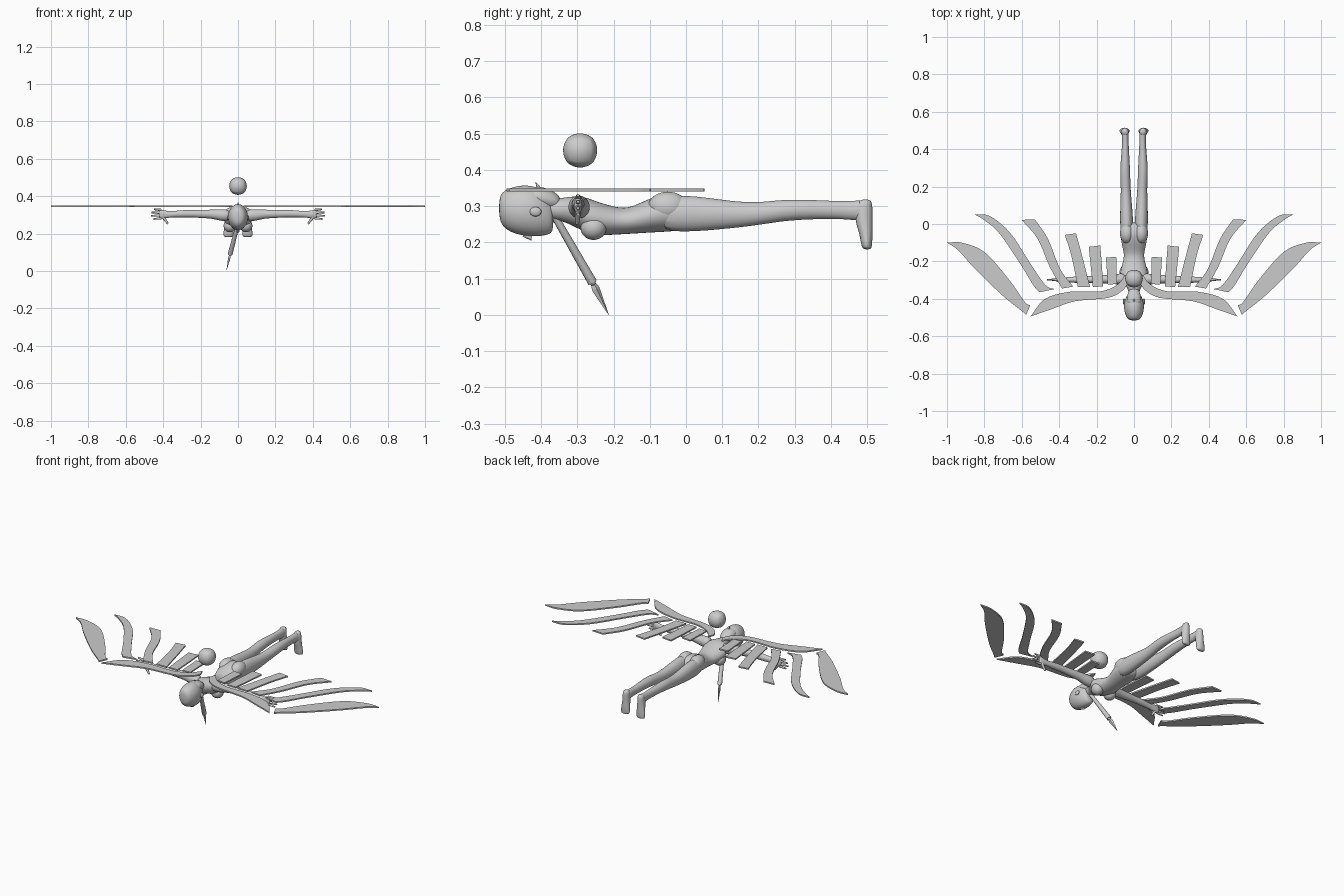
import bpy, bmesh, math
from mathutils import Vector, Matrix

cube = bpy.data.objects.get("Cube")
if cube:
    bpy.data.objects.remove(cube)

GREY = (0.6, 0.6, 0.6, 1)
stone = bpy.data.materials.new("plain grey")
stone.use_nodes = True
stone.diffuse_color = GREY
stone.node_tree.nodes["Principled BSDF"].inputs["Base Color"].default_value = GREY


def finish(name, bm, smooth=True, mirror=False, subsurf=0, thick=0):
    """Turn a bmesh into a named object with material and modifiers."""
    bmesh.ops.recalc_face_normals(bm, faces=bm.faces[:])
    mesh = bpy.data.meshes.new(name)
    bm.to_mesh(mesh)
    bm.free()
    mesh.materials.append(stone)
    for poly in mesh.polygons:
        poly.use_smooth = smooth
    obj = bpy.data.objects.new(name, mesh)
    bpy.context.collection.objects.link(obj)
    if thick:
        solid = obj.modifiers.new("thickness", "SOLIDIFY")
        solid.thickness, solid.offset = thick, 0
    if subsurf:
        sub = obj.modifiers.new("round", "SUBSURF")
        sub.levels = sub.render_levels = subsurf
    if mirror:
        obj.modifiers.new("mirror", "MIRROR").use_mirror_merge = False
    return obj


def loft(name, axis, rings, mirror=False, sides=12):
    """Skin elliptical rings (position, centre a, centre b, radius a, radius b)."""
    bm = bmesh.new()
    loops = []
    for t, a, b, ra, rb in rings:
        loop = []
        for i in range(sides):
            ang = math.tau * i / sides
            co = [a + ra * math.cos(ang), b + rb * math.sin(ang)]
            co.insert("xyz".index(axis), t)
            loop.append(bm.verts.new(co))
        loops.append(loop)
    for low, high in zip(loops, loops[1:]):
        for i in range(sides):
            j = (i + 1) % sides
            bm.faces.new((low[i], low[j], high[j], high[i]))
    bm.faces.new(loops[0])
    bm.faces.new(loops[-1])
    return finish(name, bm, mirror=mirror, subsurf=2)


def ball(name, centre, radii, mirror=False):
    bm = bmesh.new()
    bmesh.ops.create_uvsphere(bm, u_segments=24, v_segments=16, radius=1)
    place = Matrix.Translation(centre) @ Matrix.Diagonal((*radii, 1))
    bmesh.ops.transform(bm, matrix=place, verts=bm.verts[:])
    return finish(name, bm, mirror=mirror)


def rod(name, start, end, r1, r2, sides=12, mirror=False, smooth=True, flat=1):
    start, end = Vector(start), Vector(end)
    way = end - start
    bm = bmesh.new()
    bmesh.ops.create_cone(bm, cap_ends=True, segments=sides, radius1=r1,
                          radius2=r2, depth=way.length)
    turn = way.to_track_quat("Z", "Y").to_matrix().to_4x4()
    place = Matrix.Translation((start + end) / 2) @ turn @ Matrix.Diagonal((flat, 1, 1, 1))
    bmesh.ops.transform(bm, matrix=place, verts=bm.verts[:])
    obj = finish(name, bm, smooth, mirror)
    if smooth:
        bpy.context.view_layer.objects.active = obj
        obj.select_set(True)
        bpy.ops.object.shade_smooth_by_angle()
        obj.select_set(False)
    return obj


def spline(points, steps=5):
    """Catmull-Rom curve through 2D points."""
    pts = [Vector(p) for p in points]
    pts = [2 * pts[0] - pts[1]] + pts + [2 * pts[-1] - pts[-2]]
    out = []
    for a, b, c, d in zip(pts, pts[1:], pts[2:], pts[3:]):
        for i in range(steps):
            t = i / steps
            out.append(b + (c - a) * t / 2 + (a - 2.5 * b + 2 * c - d / 2) * t**2
                       + (1.5 * (b - c) + (d - a) / 2) * t**3)
    return out + [pts[-2]]


def plate(name, edge_a, edge_b, height=0.345):
    """Thin wing piece spanning two curved edges."""
    bm = bmesh.new()
    rows = [[bm.verts.new((p.x, p.y, height)) for p in spline(e)] for e in (edge_a, edge_b)]
    for i in range(len(rows[0]) - 1):
        bm.faces.new((rows[0][i], rows[0][i + 1], rows[1][i + 1], rows[1][i]))
    return finish(name, bm, smooth=False, mirror=True, thick=0.008)


# Head, hair and face
loft("head", "y", [
    (-.517, 0, .295, .026, .036), (-.495, 0, .29, .046, .061), (-.45, 0, .289, .058, .074),
    (-.41, 0, .285, .053, .072), (-.378, 0, .275, .037, .056), (-.365, 0, .27, .026, .04)])
loft("hair_back", "y", [
    (-.44, 0, .325, .04, .03), (-.4, 0, .325, .042, .032), (-.365, 0, .315, .034, .028),
    (-.345, 0, .31, .02, .015)])
rod("hair_tuft", (0, -.4, .34), (0, -.415, .366), .008, .001)
rod("nose", (0, -.45, .22), (0, -.425, .214), .004, .009)
ball("ears", (.053, -.415, .285), (.007, .016, .013), mirror=True)

# Neck, trunk and chest
loft("torso", "y", [
    (-.4, 0, .295, .028, .03), (-.36, 0, .292, .028, .03), (-.33, 0, .29, .045, .036),
    (-.29, 0, .282, .078, .05), (-.25, 0, .266, .076, .05), (-.2, 0, .26, .06, .04),
    (-.16, 0, .258, .054, .036), (-.11, 0, .272, .068, .047), (-.06, 0, .283, .076, .056),
    (-.02, 0, .28, .07, .05), (.01, 0, .276, .045, .03)])
ball("breasts", (.043, -.255, .241), (.034, .036, .034), mirror=True)
ball("buttocks", (.038, -.05, .298), (.037, .055, .042), mirror=True)

# Legs and feet
loft("legs", "y", [
    (-.08, .038, .28, .034, .048), (0, .039, .28, .037, .054), (.1, .042, .277, .033, .042),
    (.19, .044, .277, .026, .032), (.27, .048, .29, .029, .031), (.36, .047, .291, .023, .027),
    (.44, .046, .289, .017, .025), (.48, .047, .288, .02, .03), (.505, .048, .288, .018, .026)],
    mirror=True)
loft("feet", "z", [
    (.32, .048, .495, .016, .016), (.3, .048, .491, .021, .025), (.26, .049, .49, .022, .025),
    (.225, .05, .497, .026, .019), (.195, .051, .498, .029, .016), (.18, .051, .5, .025, .012)],
    mirror=True)

# Arms and hands
loft("arms", "x", [
    (.04, -.295, .297, .034, .034), (.09, -.295, .298, .03, .033), (.14, -.295, .304, .023, .024),
    (.2, -.296, .305, .021, .023), (.25, -.297, .306, .018, .019), (.3, -.298, .306, .019, .021),
    (.365, -.298, .302, .013, .015), (.395, -.298, .302, .013, .024),
    (.425, -.298, .304, .01, .028)], mirror=True)
for i, reach in enumerate((.452, .465, .463, .45)):
    height = .282 + i * .0145
    rod("finger_pair_%d" % (i + 1), (.41, -.298, height), (reach, -.298, height + (i - 1.5) * .003),
        .007, .004, mirror=True)
rod("thumbs", (.4, -.298, .288), (.375, -.3, .252), .009, .005, mirror=True)

# Wings: leading limb, then feathers from outside in
plate("wing_limbs",
      [(.55, -.49), (.475, -.4), (.34, -.362), (.18, -.36), (.09, -.325), (.045, -.27)],
      [(.555, -.495), (.44, -.455), (.315, -.413), (.14, -.395), (.06, -.355), (.03, -.31)])
long_feathers = [
    ([(1, -.1), (.92, -.1), (.8, -.15), (.67, -.295), (.585, -.415), (.555, -.435)],
     [(1, -.1), (.94, -.14), (.85, -.24), (.7, -.385), (.6, -.465), (.577, -.487)]),
    ([(.85, .05), (.77, .042), (.66, -.05), (.555, -.21), (.475, -.325), (.425, -.348)],
     [(.85, .05), (.8, .02), (.72, -.05), (.61, -.21), (.54, -.325), (.505, -.365)]),
    ([(.53, .025), (.46, -.08), (.395, -.24), (.325, -.335)],
     [(.6, .022), (.515, -.08), (.45, -.23), (.385, -.345)])]
for i, (edge_a, edge_b) in enumerate(long_feathers):
    plate("long_feather_pair_%d" % (i + 1), edge_a, edge_b)
short_feathers = [
    ([(.31, -.05), (.28, -.16), (.235, -.338)], [(.37, -.058), (.335, -.17), (.3, -.338)]),
    ([(.18, -.115), (.172, -.22), (.165, -.335)], [(.242, -.122), (.232, -.22), (.22, -.336)]),
    ([(.095, -.175), (.093, -.25), (.09, -.32)], [(.15, -.18), (.145, -.25), (.14, -.325)])]
for i, (edge_a, edge_b) in enumerate(short_feathers):
    plate("short_feather_pair_%d" % (i + 1), edge_a, edge_b)

# Orb floating above the shoulders, a slightly boxy sphere
bm = bmesh.new()
bmesh.ops.create_cube(bm, size=2)
bmesh.ops.subdivide_edges(bm, edges=bm.edges[:], cuts=11, use_grid_fill=True)
for v in bm.verts:
    v.co = v.co.normalized().lerp(v.co, 0.08) * 0.047 + Vector((0, -.292, .454))
finish("orb", bm)

# Spear hanging below the head
top, neck, tip = Vector((.005, -.362, .272)), Vector((-.042, -.258, .09)), Vector((-.062, -.213, 0))
rod("spear_shaft", top, neck, .01, .013)
ball("spear_collar", neck, (.009, .009, .009))
rod("spear_socket", neck, neck.lerp(tip, .2), .006, .012, sides=4, smooth=False, flat=.6)
rod("spear_blade", neck.lerp(tip, .2), tip, .012, .0005, sides=4, smooth=False, flat=.6)
